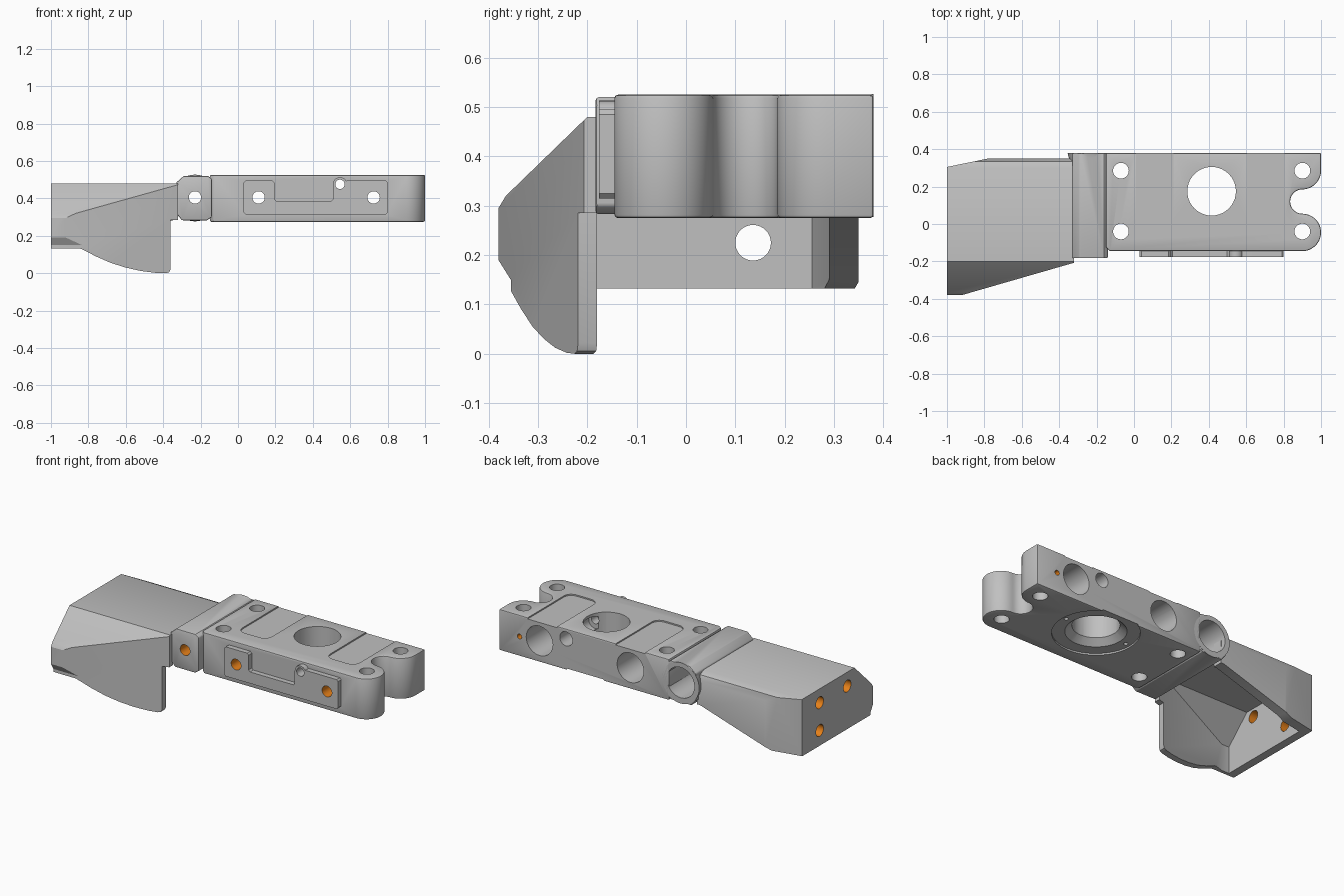
import bpy, bmesh, math
from mathutils import Vector

if "Cube" in bpy.data.objects:
    bpy.data.objects.remove(bpy.data.objects["Cube"])


def material(name, rgb):
    m = bpy.data.materials.new(name)
    m.diffuse_color = (*rgb, 1)
    m.use_nodes = True
    m.node_tree.nodes["Principled BSDF"].inputs["Base Color"].default_value = m.diffuse_color
    return m


MATS = [material("machined_grey", (0.53, 0.53, 0.53)),
        material("orange_thread", (0.80, 0.22, 0.01))]


def arc(cx, cy, r, a0, a1, n=16):
    """Points on an arc, angles in degrees."""
    return [(cx + r * math.cos(math.radians(a0 + (a1 - a0) * i / n)),
             cy + r * math.sin(math.radians(a0 + (a1 - a0) * i / n))) for i in range(n + 1)]


def circle(cx, cy, r, n=40):
    return arc(cx, cy, r, 0, 360, n)[:-1]


PLACE = {"x": lambda u, v, w: (w, u, v),   # profile in y, z
         "y": lambda u, v, w: (u, w, v),   # profile in x, z
         "z": lambda u, v, w: (u, v, w)}   # profile in x, y


def prism(name, pts, axis, a, b, mat=0, pts_b=None):
    """Extrude a profile along an axis from a to b (optionally to a second profile)."""
    bm = bmesh.new()
    lo = [bm.verts.new(PLACE[axis](u, v, a)) for u, v in pts]
    hi = [bm.verts.new(PLACE[axis](u, v, b)) for u, v in (pts_b or pts)]
    n = len(pts)
    bm.faces.new(lo)
    bm.faces.new(hi[::-1])
    for i in range(n):
        bm.faces.new((lo[i], hi[i], hi[(i + 1) % n], lo[(i + 1) % n]))
    bmesh.ops.recalc_face_normals(bm, faces=bm.faces)
    for f in bm.faces:
        f.material_index = mat
    me = bpy.data.meshes.new(name)
    bm.to_mesh(me)
    bm.free()
    for m in MATS:
        me.materials.append(m)
    ob = bpy.data.objects.new(name, me)
    bpy.context.collection.objects.link(ob)
    return ob


def apply(ob, mod):
    bpy.context.view_layer.objects.active = ob
    bpy.ops.object.modifier_apply(modifier=mod.name)


def boolean(ob, other, op="DIFFERENCE"):
    mod = ob.modifiers.new("bool", "BOOLEAN")
    mod.operation, mod.solver, mod.object = op, "EXACT", other
    apply(ob, mod)
    bpy.data.objects.remove(other)


def bevel(ob, width, segments=2):
    mod = ob.modifiers.new("bevel", "BEVEL")
    mod.width, mod.segments, mod.limit_method = width, segments, "ANGLE"
    mod.angle_limit = math.radians(40)
    apply(ob, mod)


def drill(ob, axis, u, v, r, a, b, mat=0):
    boolean(ob, prism("cutter", circle(u, v, r), axis, a, b, mat))


# --- main block with two rounded lobes and a notch at the end
plan = ([(-0.15, 0.38), (-0.15, -0.125), (-0.13, -0.145)]
        + arc(0.9, -0.045, 0.1, -90, 90, 24)
        + arc(0.9, 0.12, 0.065, 270, 90, 20)[1:]
        + arc(0.9, 0.285, 0.1, -90, 0, 12)[1:] + [(1.0, 0.38)])
block = prism("main_block", plan, "z", 0.275, 0.525)
bevel(block, 0.007)

# raised pad on the front, stepped around the small hole
pad_pts = ([(0.03, 0.325), (0.04, 0.315), (0.79, 0.315), (0.80, 0.325), (0.80, 0.485), (0.79, 0.495),
            (0.585, 0.495)] + arc(0.545, 0.475, 0.038, 30, 180, 12)
           + [(0.507, 0.395), (0.497, 0.385), (0.205, 0.385), (0.195, 0.395), (0.195, 0.485), (0.185, 0.495),
              (0.04, 0.495), (0.03, 0.485)])
pad = prism("front_pad", pad_pts, "y", -0.176, -0.13)
boolean(block, pad, "UNION")

# shallow rounded pockets on top
for x0, x1 in ((0.01, 0.21), (0.605, 0.805)):
    pocket = ([(x1, 0.45), (x0, 0.45)] + arc(x0 + 0.05, 0.03, 0.05, 180, 270, 8)
              + arc(x1 - 0.05, 0.03, 0.05, 270, 360, 8))
    boolean(block, prism("cutter", pocket, "z", 0.517, 0.6))

# round seat under the block, then the main bore with its chamfer
drill(block, "z", 0.415, 0.175, 0.24, 0.2, 0.285)
drill(block, "z", 0.415, 0.175, 0.13, 0.2, 0.6)
boolean(block, prism("cutter", circle(0.415, 0.175, 0.185), "z", 0.27, 0.325,
                     pts_b=circle(0.415, 0.175, 0.125)))
for s in (-1, 1):
    drill(block, "z", 0.415 + s * 0.21, 0.175, 0.012, 0.2, 0.33)

# four corner bolt holes
for x in (-0.07, 0.9):
    for y in (-0.04, 0.285):
        drill(block, "z", x, y, 0.042, 0.2, 0.6)

# cross holes: wide at the back, narrow threads at the front
for x in (0.11, 0.725):
    drill(block, "y", x, 0.405, 0.09, -0.05, 0.45)
    drill(block, "y", x, 0.405, 0.033, -0.25, -0.03, 1)
drill(block, "y", 0.545, 0.465, 0.043, 0.1, 0.45)
drill(block, "y", 0.545, 0.475, 0.025, -0.25, 0.15)
drill(block, "y", 0.86, 0.395, 0.015, 0.335, 0.45, 1)

# --- mounting lug across the body, with a round boss at the back
lug_pts = [(-0.33, 0.32), (-0.30, 0.283), (-0.165, 0.283), (-0.14, 0.30),
           (-0.14, 0.505), (-0.16, 0.52), (-0.29, 0.52), (-0.33, 0.485)]
lug = prism("mounting_lug", lug_pts, "y", -0.183, 0.379)
bevel(lug, 0.006)
boss = prism("boss", circle(-0.23, 0.402, 0.105), "y", 0.30, 0.38,
             pts_b=circle(-0.23, 0.402, 0.125))
boolean(lug, boss, "UNION")
drill(lug, "y", -0.23, 0.405, 0.093, -0.05, 0.45)
drill(lug, "y", -0.23, 0.405, 0.033, -0.25, -0.03, 1)

# --- hollow hood: plan outline trimmed by its end section
hood = prism("hollow_hood", [(-1, -0.38), (-0.92, -0.38), (-0.32, -0.207), (-0.32, 0.35),
                             (-0.78, 0.35), (-1, 0.305)], "z", 0.0, 0.6)
section = [(-0.5, -0.1), (-0.355, -0.1)]
section = [(-0.355, -0.1), (0.5, -0.1), (0.5, 0.40), (0.35, 0.43), (0.335, 0.463), (0.30, 0.48),
           (-0.20, 0.48), (-0.365, 0.32), (-0.38, 0.295), (-0.38, 0.19), (-0.355, 0.15)]
boolean(hood, prism("cutter", section, "x", -1.2, 0), "INTERSECT")

# inner cavity, open below and towards the lug
cavity = prism("cavity", [(-0.95, -0.335), (-0.90, -0.335), (-0.36, -0.18), (-0.25, -0.15),
                          (-0.25, 0.29), (-0.77, 0.29), (-0.95, 0.255)], "z", -0.2, 0.6)
inner = [(-0.4, -0.3), (0.4, -0.3), (0.4, 0.445), (-0.185, 0.445), (-0.335, 0.295), (-0.4, 0.23)]
boolean(cavity, prism("cutter", inner, "x", -1.2, 0), "INTERSECT")
boolean(hood, cavity)

# lower edges: sloped on the back wall, curved skirt on the front wall
back_cut = [(-1.1, -0.1), (0, -0.1), (0, 0.29), (-0.34, 0.285), (-0.77, 0.15), (-0.82, 0.132), (-1.1, 0.132)]
boolean(hood, prism("cutter", back_cut, "y", -0.10, 0.6))
skirt_cut = [(-1.1, -0.1), (-0.2, -0.1), (-0.2, 0.285), (-0.36, 0.285), (-0.36, 0.022), (-0.367, 0.006),
             (-0.385, 0), (-0.44, 0.002), (-0.52, 0.012), (-0.60, 0.03), (-0.68, 0.055), (-0.76, 0.09),
             (-0.83, 0.126), (-0.845, 0.132), (-1.1, 0.132)]
boolean(hood, prism("cutter", skirt_cut, "y", -0.6, -0.10))

# threaded holes in the end wall
for y, z in ((0.136, 0.225), (0.136, 0.395), (-0.13, 0.395)):
    drill(hood, "x", y, z, 0.036, -1.1, -0.92, 1)

# smooth the round parts, keep machined edges sharp
bpy.ops.object.select_all(action="DESELECT")
for ob in (block, lug, hood):
    ob.select_set(True)
bpy.context.view_layer.objects.active = block
bpy.ops.object.shade_smooth_by_angle(angle=math.radians(30))
